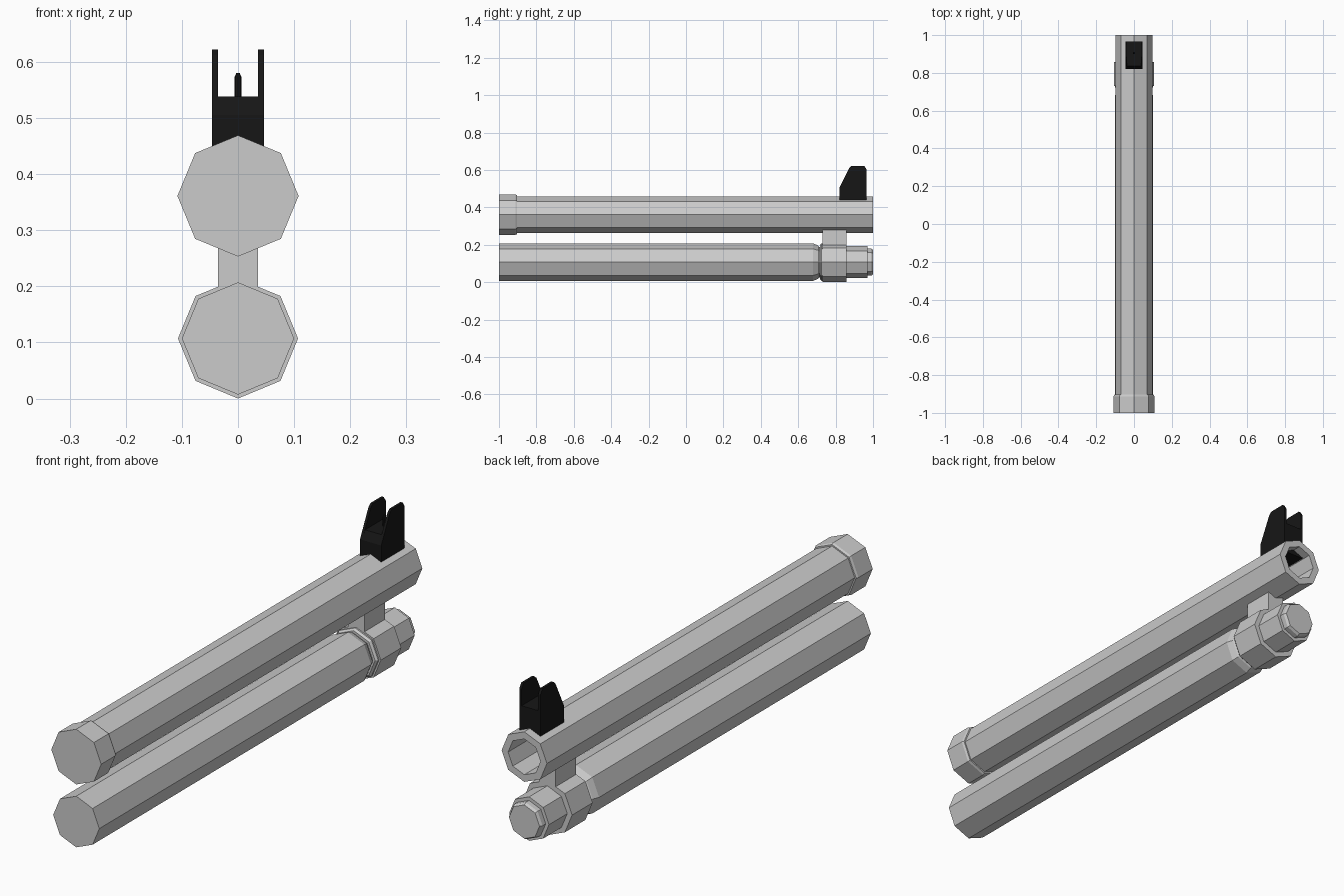
import bpy, bmesh
from math import sin, cos, pi

if "Cube" in bpy.data.objects:
    bpy.data.objects.remove(bpy.data.objects["Cube"])


def finish(name, bm, mat=None):
    bmesh.ops.recalc_face_normals(bm, faces=bm.faces)
    me = bpy.data.meshes.new(name)
    bm.to_mesh(me)
    bm.free()
    ob = bpy.data.objects.new(name, me)
    bpy.context.collection.objects.link(ob)
    if mat:
        me.materials.append(mat)
    return ob


def octagon_tube(name, z, profile):
    """Eight-sided turning along y from (y, radius) points, capped at both ends."""
    bm = bmesh.new()
    rings = [[bm.verts.new((r * sin(i * pi / 4), y, z + r * cos(i * pi / 4)))
              for i in range(8)] for y, r in profile]
    for a, b in zip(rings, rings[1:]):
        for i in range(8):
            j = (i + 1) % 8
            bm.faces.new((a[i], a[j], b[j], b[i]))
    bm.faces.new(rings[0])
    bm.faces.new(rings[-1])
    return finish(name, bm)


def side_plate(name, x0, x1, outline, mat=None):
    """Extrude a (y, z) outline from x0 to x1."""
    bm = bmesh.new()
    face = bm.faces.new([bm.verts.new((x0, y, z)) for y, z in outline])
    ext = bmesh.ops.extrude_face_region(bm, geom=[face])["geom"]
    bmesh.ops.translate(bm, vec=(x1 - x0, 0, 0),
                        verts=[v for v in ext if isinstance(v, bmesh.types.BMVert)])
    return finish(name, bm, mat)


black = bpy.data.materials.new("black")
black.diffuse_color = (0.008, 0.008, 0.008, 1)
black.use_nodes = True
black.node_tree.nodes["Principled BSDF"].inputs["Base Color"].default_value = black.diffuse_color

# Hollow upper barrel with rear collar; the profile turns back into the bore
octagon_tube("barrel", 0.361, [(-1, 0.108), (-0.912, 0.108), (-0.903, 0.104),
                               (-0.903, 0.098), (1, 0.098), (1, 0.07), (-0.9, 0.07)])

# Lower magazine tube with tapered front end
octagon_tube("magazine_tube", 0.107, [(-1, 0.1), (0.68, 0.1), (0.705, 0.09),
                                      (0.712, 0.082), (0.74, 0.082)])

# Clamp ring and stepped end cap
octagon_tube("clamp_ring", 0.107, [(0.716, 0.092), (0.724, 0.1), (0.73, 0.1),
                                   (0.73, 0.107), (0.857, 0.107)])
octagon_tube("end_cap", 0.107, [(0.85, 0.086), (0.97, 0.086), (0.97, 0.072),
                                (0.99, 0.072), (1, 0.066)])

# Bracket joining barrel and magazine
side_plate("barrel_bracket", -0.036, 0.036,
           [(0.73, 0.18), (0.857, 0.18), (0.857, 0.28), (0.73, 0.28)])

# Front sight: base, two guard wings and rounded post
side_plate("sight_base", -0.045, 0.045,
           [(0.82, 0.41), (0.965, 0.41), (0.965, 0.538), (0.837, 0.538), (0.82, 0.505)], black)
wing = [(0.82, 0.44), (0.965, 0.44), (0.965, 0.603), (0.953, 0.622),
        (0.885, 0.622), (0.873, 0.612), (0.82, 0.505)]
for side, s in (("left", -1), ("right", 1)):
    side_plate("sight_wing_" + side, s * 0.036, s * 0.046, wing, black)

bm = bmesh.new()
post = [[bm.verts.new((r * cos(i * pi / 4), 0.905 + r * sin(i * pi / 4), z)) for i in range(8)]
        for z, r in ((0.53, 0.006), (0.573, 0.006), (0.58, 0.003))]
for a, b in zip(post, post[1:]):
    for i in range(8):
        bm.faces.new((a[i], a[(i + 1) % 8], b[(i + 1) % 8], b[i]))
bm.faces.new(post[0])
bm.faces.new(post[-1])
finish("sight_post", bm, black)
